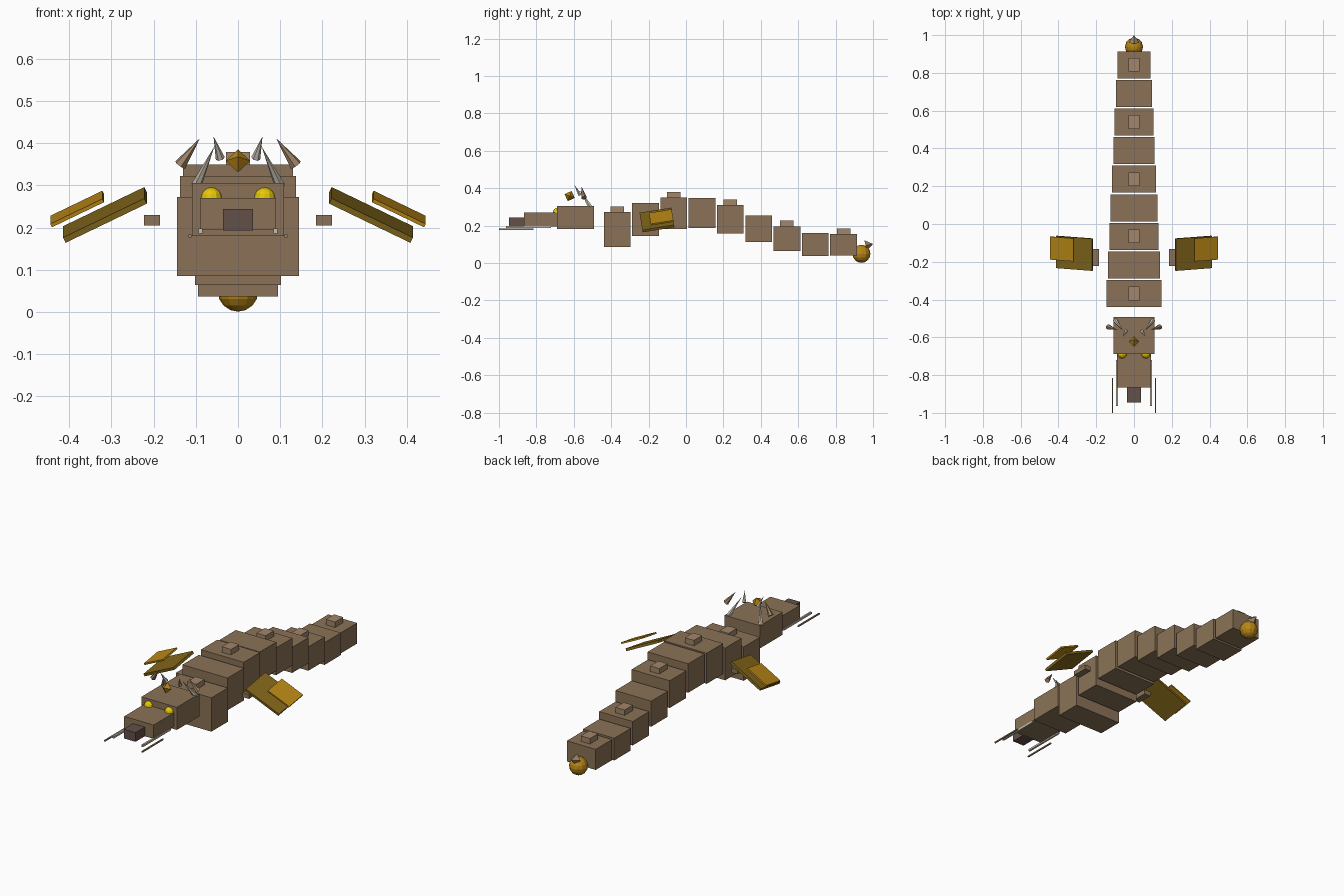
import bpy, bmesh, math
from mathutils import Matrix, Vector

if "Cube" in bpy.data.objects:
    bpy.data.objects.remove(bpy.data.objects["Cube"])


def material(name, rgb):
    m = bpy.data.materials.new(name)
    m.diffuse_color = (*rgb, 1)
    m.use_nodes = True
    m.node_tree.nodes["Principled BSDF"].inputs["Base Color"].default_value = m.diffuse_color
    return m


BROWN = material("scale brown", (0.258, 0.171, 0.095))
TAN = material("spine tan", (0.36, 0.24, 0.145))
DARK = material("nose brown", (0.125, 0.08, 0.065))
GOLD = material("gold", (0.479, 0.238, 0.008))
OLIVE = material("dark gold", (0.22, 0.13, 0.01))
YELLOW = material("eye yellow", (0.9, 0.65, 0.003))
BONE = material("bone", (0.58, 0.52, 0.44))


def finish(bm, name, mat, matrix):
    bmesh.ops.recalc_face_normals(bm, faces=bm.faces)
    bm.transform(matrix)
    me = bpy.data.meshes.new(name)
    bm.to_mesh(me)
    bm.free()
    me.materials.append(mat)
    ob = bpy.data.objects.new(name, me)
    bpy.context.collection.objects.link(ob)
    return ob


def box(name, center, size, mat, rot=Matrix.Identity(4)):
    bm = bmesh.new()
    bmesh.ops.create_cube(bm, size=1)
    return finish(bm, name, mat,
                  Matrix.Translation(center) @ rot @ Matrix.Diagonal((*size, 1)))


def cone(name, base, tip, radius, mat, sides=6):
    base, tip = Vector(base), Vector(tip)
    axis = tip - base
    bm = bmesh.new()
    bmesh.ops.create_cone(bm, cap_ends=True, segments=sides, radius1=radius,
                          radius2=0, depth=axis.length)
    return finish(bm, name, mat, Matrix.Translation((base + tip) / 2)
                  @ axis.to_track_quat('Z', 'Y').to_matrix().to_4x4())


def ball(name, center, radius, mat, u=12, v=8, rot=Matrix.Identity(4)):
    bm = bmesh.new()
    bmesh.ops.create_uvsphere(bm, u_segments=u, v_segments=v, radius=radius)
    return finish(bm, name, mat, Matrix.Translation(center) @ rot)


# Arched body of shrinking blocks, a spine plate on every second one
heights = [0.179, 0.233, 0.265, 0.267, 0.234, 0.182, 0.130, 0.098, 0.097]
for i, z in enumerate(heights):
    y = -0.368 + 0.1513 * i
    w = 0.29 - 0.0142 * i
    h = w * 0.645
    box(f"body_segment_{i + 1}", (0, y, z), (w, 0.143, h), BROWN)
    if i % 2 == 0:
        box(f"back_spine_{i + 1}", (0, y, z + h / 2 + 0.01), (0.056, 0.072, 0.04), TAN)

# Head, snout and nose
box("head", (0, -0.59, 0.243), (0.217, 0.197, 0.125), BROWN)
box("snout", (0, -0.776, 0.232), (0.18, 0.178, 0.076), BROWN)
box("nose", (0, -0.902, 0.219), (0.072, 0.087, 0.051), DARK)

# Forehead jewel
ball("forehead_jewel", (0, -0.622, 0.358), 0.029, GOLD, 4, 2,
     Matrix.Rotation(math.radians(-20), 4, 'X'))

# Paired parts
for side, s in (("left", -1), ("right", 1)):
    ball(side + "_eye", (s * 0.063, -0.687, 0.27), 0.025, YELLOW)
    box(side + "_inner_whisker", (s * 0.089, -0.842, 0.192), (0.01, 0.243, 0.011), BONE)
    box(side + "_outer_whisker", (s * 0.114, -0.908, 0.18), (0.007, 0.184, 0.007), TAN)
    cone(side + "_main_horn", (s * 0.1, -0.51, 0.297), (s * 0.056, -0.568, 0.392), 0.013, BONE)
    cone(side + "_front_horn", (s * 0.042, -0.567, 0.364), (s * 0.058, -0.596, 0.416), 0.011, BONE)
    cone(side + "_outer_horn", (s * 0.137, -0.545, 0.348), (s * 0.09, -0.56, 0.412), 0.015, TAN)
    # Shoulder block and the two tilted wing panels
    box(side + "_shoulder", (s * 0.204, -0.178, 0.217), (0.038, 0.09, 0.025), BROWN)
    tilt = Matrix.Rotation(math.radians(9), 4, 'X') @ Matrix.Rotation(math.radians(s * 26), 4, 'Y')
    box(side + "_wing_inner", (s * 0.315, -0.155, 0.23), (0.214, 0.172, 0.014), OLIVE, tilt)
    box(side + "_wing_outer", (s * 0.381, -0.132, 0.244), (0.137, 0.123, 0.009), GOLD, tilt)

# Tail orb with its point
ball("tail_orb", (0, 0.938, 0.049), 0.048, GOLD)
cone("tail_point", (0, 0.96, 0.093), (0, 1.0, 0.102), 0.029, TAN, 4)
